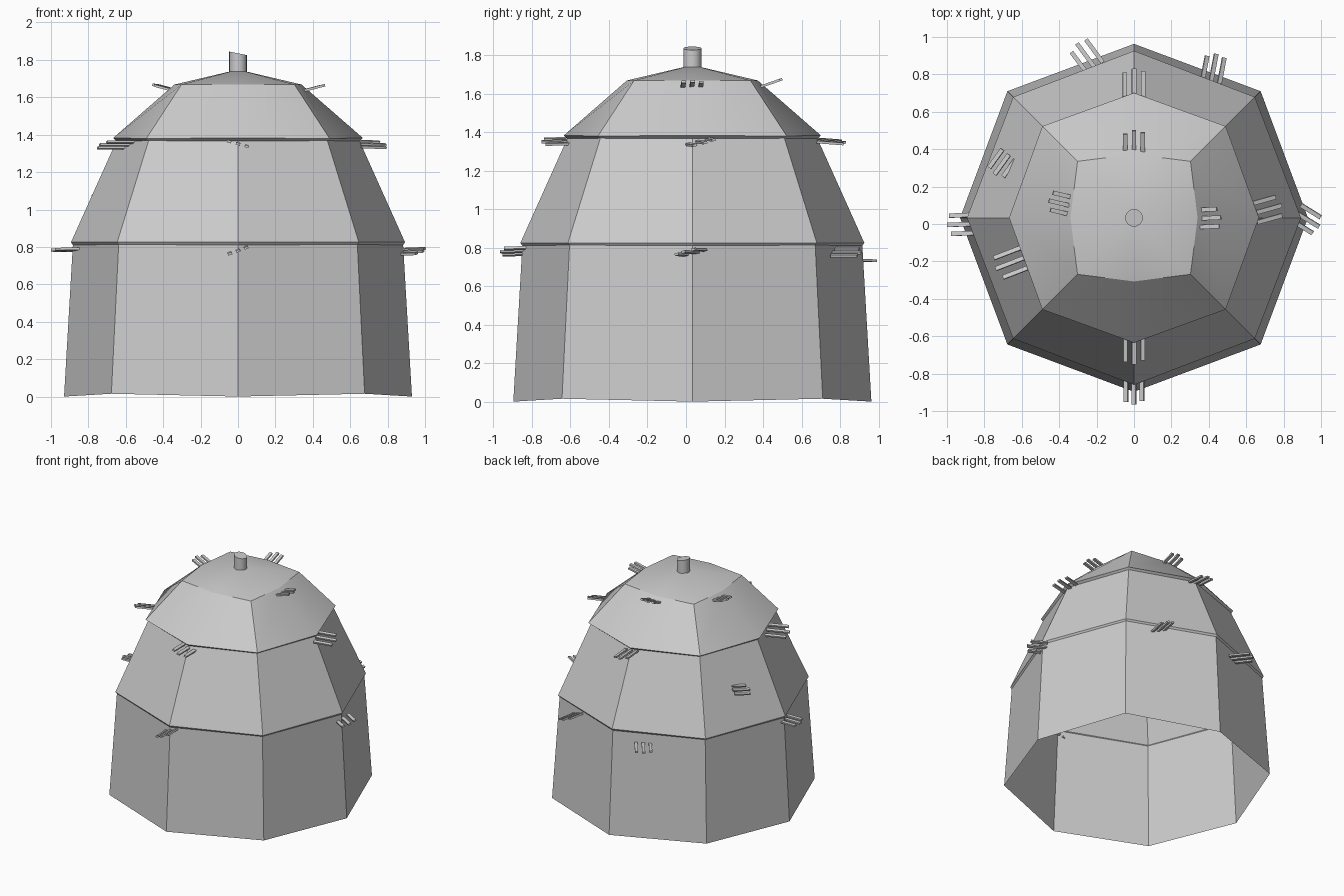
import bpy
import bmesh
from math import cos, sin, pi, radians
from mathutils import Vector, Matrix

cube = bpy.data.objects.get("Cube")
if cube:
    bpy.data.objects.remove(cube, do_unlink=True)

CENTRE_Y = 0.033
grey = bpy.data.materials.new("plain grey")
grey.use_nodes = True
grey.diffuse_color = (0.6, 0.6, 0.6, 1)
grey.node_tree.nodes["Principled BSDF"].inputs["Base Color"].default_value = (0.6, 0.6, 0.6, 1)


def finish(name, bm, smooth=True):
    mesh = bpy.data.meshes.new(name)
    bm.normal_update()
    bm.to_mesh(mesh)
    bm.free()
    mesh.materials.append(grey)
    obj = bpy.data.objects.new(name, mesh)
    bpy.context.collection.objects.link(obj)
    if smooth:
        bpy.ops.object.select_all(action="DESELECT")
        obj.select_set(True)
        bpy.context.view_layer.objects.active = obj
        bpy.ops.object.shade_smooth_by_angle(angle=radians(30))
    return obj


# Eight-sided open shell: axis radius, diagonal offset, axis height, diagonal height
rings = [
    (0.93, 0.677, 0.0, 0.015),
    (0.883, 0.638, 0.81, 0.813),
    (0.893, 0.646, 0.825, 0.825),
    (0.65, 0.478, 1.366, 1.368),
    (0.668, 0.49, 1.382, 1.38),
    (0.34, 0.302, 1.668, 1.668),
]
bm = bmesh.new()
loops = []
for axis, diag, z_axis, z_diag in rings:
    loop = []
    for i in range(8):
        r, z = (diag * 2 ** 0.5, z_diag) if i % 2 else (axis, z_axis)
        a = i * pi / 4
        loop.append(bm.verts.new((r * cos(a), CENTRE_Y + r * sin(a), z)))
    loops.append(loop)
for low, high in zip(loops, loops[1:]):
    for i in range(8):
        j = (i + 1) % 8
        bm.faces.new((low[i], low[j], high[j], high[i]))
apex = bm.verts.new((0, CENTRE_Y, 1.748))
for i in range(8):
    bm.faces.new((loops[-1][i], loops[-1][(i + 1) % 8], apex))
finish("hut_shell", bm)

# Short roof post with a slanted top
bm = bmesh.new()
bmesh.ops.create_cone(bm, cap_ends=True, segments=20, radius1=0.047, radius2=0.047,
                      depth=0.13, matrix=Matrix.Translation((0, CENTRE_Y, 1.77)))
for v in bm.verts:
    if v.co.z > 1.8:
        v.co.z -= v.co.x * 0.2
finish("roof_post", bm)


# Bundles of three flat pegs pushed through the walls
def peg_bundle(name, start, end, roll=0, spread=0.042):
    start, end = Vector(start), Vector(end)
    along = (end - start).normalized()
    side = along.cross(Vector((0, 0, 1))).normalized()
    side = Matrix.Rotation(radians(roll), 3, along) @ side
    up = side.cross(along)
    start = start - along * 0.02
    bm = bmesh.new()
    for k, trim in ((-1, 0.02), (0, 0.0), (1, 0.012)):
        tip = end - along * trim + side * k * 0.008
        length = (tip - start).length
        mid = (start + tip) / 2 + side * k * spread
        frame = Matrix((along * length, side * 0.023, up * 0.013)).transposed().to_4x4()
        bmesh.ops.create_cube(bm, size=1, matrix=Matrix.Translation(mid) @ frame)
    finish(name, bm, smooth=False)


peg_bundle("top_pegs_back", (0, 0.40, 1.64), (0, 0.50, 1.675))
peg_bundle("top_pegs_left", (0.36, 0.03, 1.638), (0.465, 0.035, 1.665))
peg_bundle("top_pegs_right", (-0.35, 0.10, 1.64), (-0.455, 0.125, 1.668))

peg_bundle("middle_pegs_front", (0, -0.62, 1.352), (0, -0.75, 1.35), -15, 0.045)
peg_bundle("middle_pegs_back", (0, 0.70, 1.355), (0, 0.83, 1.345), 8, 0.045)
peg_bundle("middle_pegs_left", (0.665, 0.065, 1.35), (0.79, 0.10, 1.345), 15, 0.05)
peg_bundle("middle_pegs_right", (-0.585, -0.18, 1.345), (-0.74, -0.24, 1.345), 15, 0.055)

peg_bundle("lower_pegs_front", (0, -0.85, 0.782), (0, -0.965, 0.778), 20)
peg_bundle("lower_pegs_left", (0.885, 0.05, 0.775), (0.99, -0.015, 0.778), 15, 0.045)
peg_bundle("lower_pegs_right", (-0.87, 0.0, 0.785), (-1.0, -0.005, 0.783), 5, 0.045)
peg_bundle("lower_pegs_back_right", (-0.22, 0.85, 0.735), (-0.305, 0.965, 0.732), 0, 0.047)
peg_bundle("lower_pegs_back_left", (0.415, 0.78, 0.775), (0.44, 0.91, 0.775), 20, 0.045)
peg_bundle("wall_pegs_back_right", (-0.68, 0.355, 1.10), (-0.745, 0.265, 1.085), 15)
